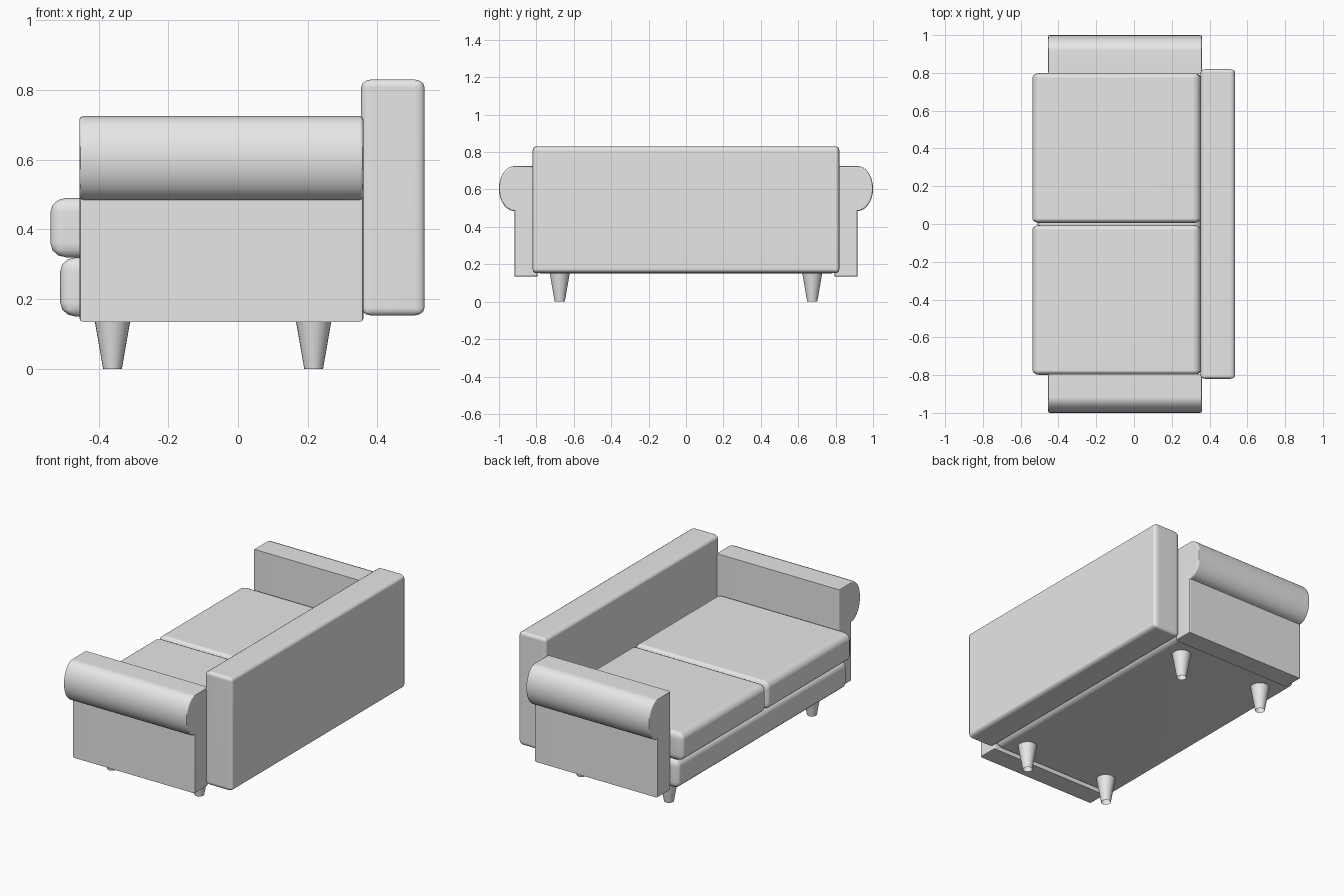
import bpy, bmesh, math
from mathutils import Vector

cube = bpy.data.objects.get("Cube")
if cube:
    bpy.data.objects.remove(cube, do_unlink=True)

grey = bpy.data.materials.new("grey_fabric")
grey.use_nodes = True
GREY = (0.8, 0.8, 0.8, 1)
grey.diffuse_color = GREY
grey.node_tree.nodes["Principled BSDF"].inputs["Base Color"].default_value = GREY


def finish(name, bm):
    """Turn a bmesh into a smooth-shaded object with flat main faces."""
    bmesh.ops.recalc_face_normals(bm, faces=bm.faces)
    mesh = bpy.data.meshes.new(name)
    bm.to_mesh(mesh)
    bm.free()
    mesh.shade_smooth()
    mesh.set_sharp_from_angle(angle=math.radians(45))
    mesh.materials.append(grey)
    obj = bpy.data.objects.new(name, mesh)
    bpy.context.collection.objects.link(obj)
    weighted = obj.modifiers.new("flat_faces", 'WEIGHTED_NORMAL')
    weighted.keep_sharp = True
    return obj


def soft_box(name, low, high, radius):
    """Box between two corners, rounded by a separate radius on each axis."""
    low, high, radius = Vector(low), Vector(high), Vector(radius)
    bm = bmesh.new()
    bmesh.ops.create_cube(bm, size=1)
    size = high - low
    bmesh.ops.scale(bm, verts=bm.verts, vec=[s / r for s, r in zip(size, radius)])
    bmesh.ops.bevel(bm, geom=bm.edges[:], offset=1, segments=3,
                    profile=0.5, affect='EDGES')
    bmesh.ops.scale(bm, verts=bm.verts, vec=radius)
    bmesh.ops.translate(bm, verts=bm.verts, vec=(low + high) / 2)
    return finish(name, bm)


def arm(name, side):
    """Rolled armrest: a side profile extruded from front to back."""
    shoulder, mid, half_height, bulge = 0.917, 0.605, 0.12, 0.083
    profile = [(0.795, 0.135), (shoulder, 0.135)]
    for i in range(17):
        a = math.pi * (i / 16 - 0.5)
        profile.append((shoulder + bulge * math.cos(a), mid + half_height * math.sin(a)))
    profile.append((0.795, 0.725))
    bm = bmesh.new()
    face = bm.faces.new([bm.verts.new((-0.455, side * y, z)) for y, z in profile])
    out = bmesh.ops.extrude_face_region(bm, geom=[face], use_keep_orig=True)
    moved = [v for v in out["geom"] if isinstance(v, bmesh.types.BMVert)]
    bmesh.ops.translate(bm, verts=moved, vec=(0.815, 0, 0))
    rims = [e for e in bm.edges if abs(e.verts[0].co.x - e.verts[1].co.x) < 0.001]
    bmesh.ops.recalc_face_normals(bm, faces=bm.faces)
    bmesh.ops.bevel(bm, geom=rims, offset=0.01, segments=2, profile=0.5, affect='EDGES')
    return finish(name, bm)


def leg(name, x, y):
    """Tapered round leg, open at its ends."""
    bm = bmesh.new()
    bmesh.ops.create_cone(bm, segments=24, radius1=0.027, radius2=0.054,
                          depth=0.155, cap_ends=False)
    bmesh.ops.translate(bm, verts=bm.verts, vec=(x, y, 0.0775))
    return finish(name, bm)


# Seat base and backrest
soft_box("seat_base", (-0.51, -0.8, 0.15), (0.355, 0.8, 0.32), (0.045, 0.025, 0.04))
soft_box("backrest", (0.353, -0.82, 0.153), (0.535, 0.82, 0.83), (0.03, 0.016, 0.022))

# Mirrored cushions, arms and legs
for side, label in ((1, "back_side"), (-1, "front_side")):
    y0, y1 = sorted((side * 0.004, side * 0.8))
    soft_box("seat_cushion_" + label, (-0.538, y0, 0.32), (0.353, y1, 0.49),
             (0.045, 0.025, 0.04))
    arm("arm_" + label, side)
    for x, end in ((-0.36, "outer_leg_"), (0.217, "inner_leg_")):
        leg(end + label, x, side * 0.675)
